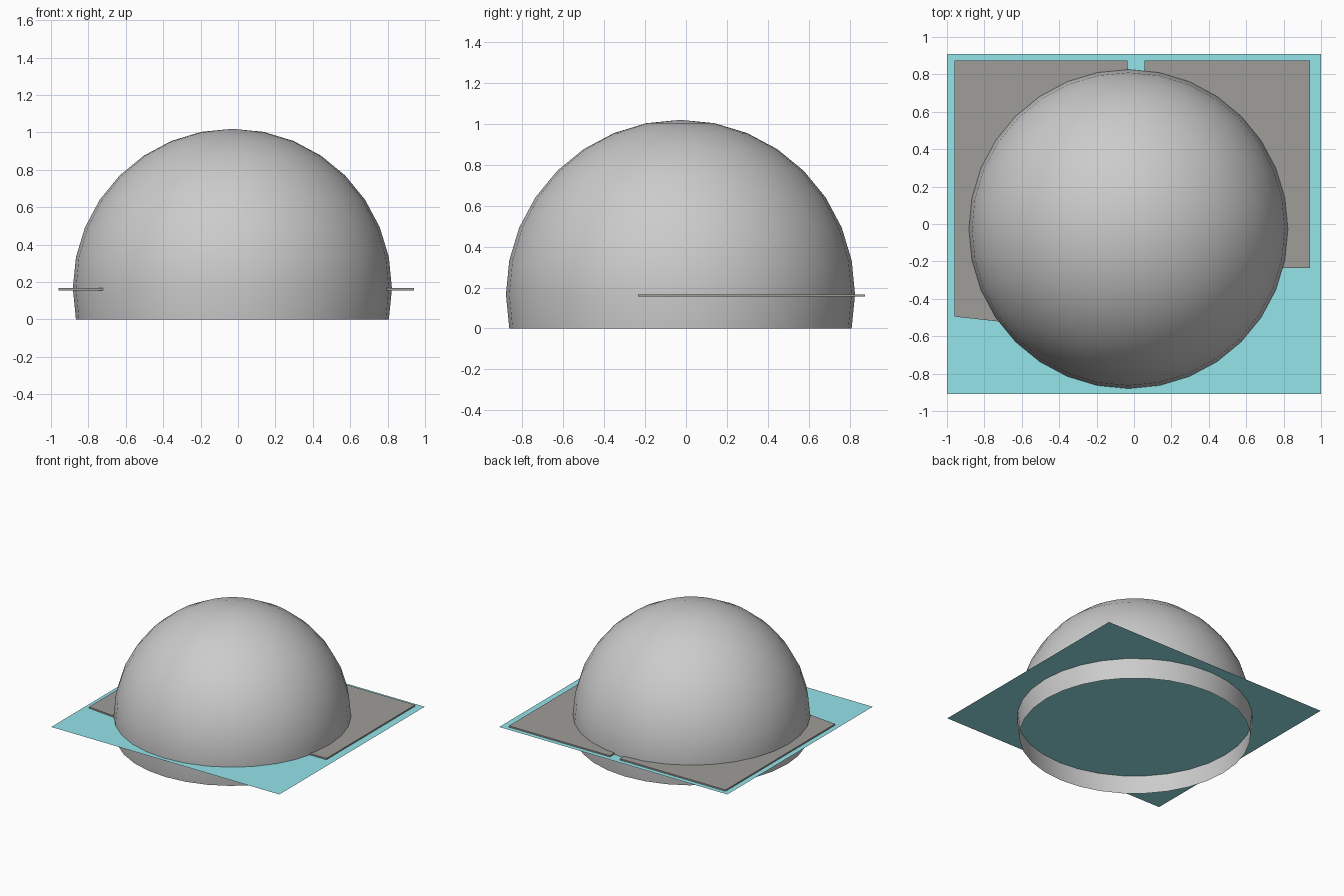
import bpy, bmesh
from mathutils import Matrix

if "Cube" in bpy.data.objects:
    bpy.data.objects.remove(bpy.data.objects["Cube"])


def finish(bm, name, colour=None, smooth=False):
    mesh = bpy.data.meshes.new(name)
    bm.to_mesh(mesh)
    bm.free()
    obj = bpy.data.objects.new(name, mesh)
    bpy.context.collection.objects.link(obj)
    for p in mesh.polygons:
        p.use_smooth = smooth
    if colour:
        mat = bpy.data.materials.new(name + "_colour")
        mat.diffuse_color = (*colour, 1)
        mat.use_nodes = True
        mat.node_tree.nodes["Principled BSDF"].inputs["Base Color"].default_value = mat.diffuse_color
        mesh.materials.append(mat)
    return obj


def sheet(name, outline, z, thickness, colour):
    """Flat outline, optionally extruded upward."""
    bm = bmesh.new()
    face = bm.faces.new([bm.verts.new((x, y, z)) for x, y in outline])
    face.normal_update()
    if face.normal.z < 0:
        face.normal_flip()
    if thickness:
        res = bmesh.ops.extrude_face_region(bm, geom=[face], use_keep_orig=True)
        top = [v for v in res["geom"] if isinstance(v, bmesh.types.BMVert)]
        bmesh.ops.translate(bm, verts=top, vec=(0, 0, thickness))
        bmesh.ops.recalc_face_normals(bm, faces=bm.faces)
    return finish(bm, name, colour)


# Sky dome: sphere with everything below the first ring under the equator removed
bm = bmesh.new()
bmesh.ops.create_uvsphere(bm, u_segments=32, v_segments=16, radius=0.853,
                          matrix=Matrix.Translation((-0.03, -0.027, 0.1665)))
bmesh.ops.delete(bm, geom=[v for v in bm.verts if v.co.z < -0.02], context='VERTS')
finish(bm, "sky_dome", smooth=True)

# Water plane
sheet("water", [(-1, -0.91), (1, -0.91), (1, 0.91), (-1, 0.91)], 0.155, 0, (0.3, 0.78, 0.83))

# Two land slabs with curved shores inside the dome
land = (0.35, 0.34, 0.32)
sheet("land_left", [(-0.96, 0.875), (-0.96, -0.495), (-0.69, -0.525), (-0.53, -0.51),
                    (-0.34, -0.44), (-0.186, -0.323), (-0.05, -0.17), (0.015, -0.02),
                    (0.01, 0.2), (-0.02, 0.5), (-0.035, 0.875)], 0.156, 0.011, land)
sheet("land_right", [(0.94, 0.875), (0.055, 0.875), (0.055, 0.34), (0.08, 0.12),
                     (0.15, -0.03), (0.254, -0.138), (0.4, -0.23), (0.56, -0.27),
                     (0.75, -0.235), (0.94, -0.235)], 0.156, 0.011, land)
